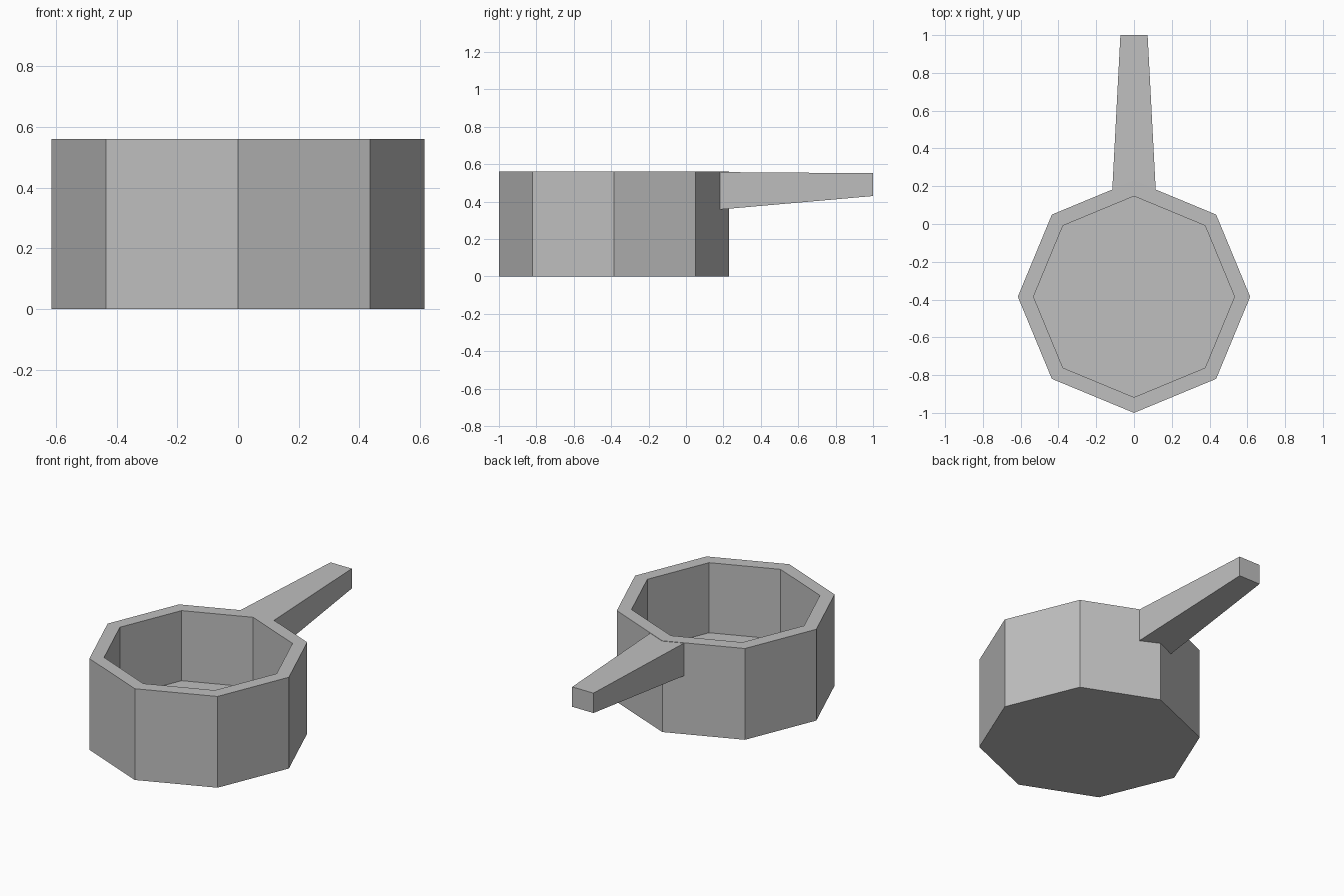
import bpy
import bmesh
import math

cube = bpy.data.objects.get("Cube")
if cube:
    bpy.data.objects.remove(cube, do_unlink=True)

SIDES = 8
CENTRE_Y = -0.385
HEIGHT = 0.56
FLOOR_Z = 0.13

# Single plain metal colour
grey = bpy.data.materials.new("plain grey")
grey.use_nodes = True
colour = (0.52, 0.52, 0.52, 1.0)
grey.diffuse_color = colour
grey.node_tree.nodes["Principled BSDF"].inputs["Base Color"].default_value = colour


def ring(bm, radius, z):
    """Octagon of vertices with a corner pointing to the front."""
    step = 2 * math.pi / SIDES
    return [bm.verts.new((radius * math.cos(i * step),
                          CENTRE_Y + radius * math.sin(i * step), z))
            for i in range(SIDES)]


def rectangle(bm, y, half_width, z_low, z_high):
    """Upright rectangle of vertices across the handle."""
    corners = ((-half_width, z_low), (half_width, z_low),
               (half_width, z_high), (-half_width, z_high))
    return [bm.verts.new((x, y, z)) for x, z in corners]


def loft(name, sections_of):
    """Join successive sections into a closed, flat-shaded object."""
    bm = bmesh.new()
    sections = sections_of(bm)
    for a, b in zip(sections, sections[1:]):
        n = len(a)
        for i in range(n):
            j = (i + 1) % n
            bm.faces.new((a[i], a[j], b[j], b[i]))
    bm.faces.new(sections[0][::-1])
    bm.faces.new(sections[-1])
    bmesh.ops.recalc_face_normals(bm, faces=bm.faces[:])
    mesh = bpy.data.meshes.new(name)
    bm.to_mesh(mesh)
    bm.free()
    mesh.materials.append(grey)
    obj = bpy.data.objects.new(name, mesh)
    bpy.context.collection.objects.link(obj)
    return obj


# Pot: outside wall, flat rim, inside wall and floor
loft("pot_body", lambda bm: [
    ring(bm, 0.615, 0.0),
    ring(bm, 0.615, HEIGHT),
    ring(bm, 0.532, HEIGHT),
    ring(bm, 0.532, FLOOR_Z),
])

# Handle: tapers towards the back, its root just inside the wall
loft("handle", lambda bm: [
    rectangle(bm, 0.18, 0.115, 0.358, 0.558),
    rectangle(bm, 1.0, 0.072, 0.43, 0.552),
])
